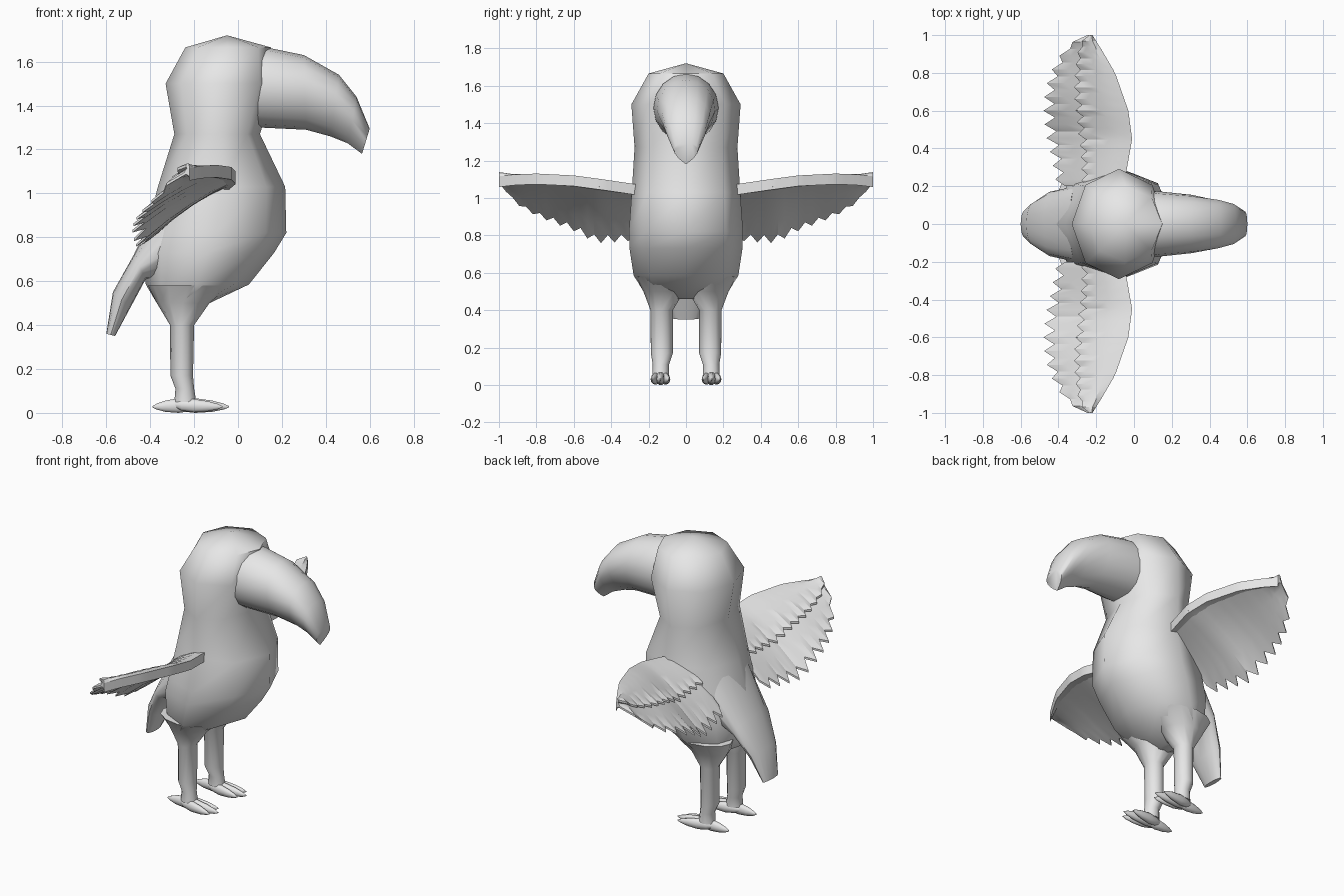
import bpy, bmesh, math

if "Cube" in bpy.data.objects:
    bpy.data.objects.remove(bpy.data.objects["Cube"])

grey = bpy.data.materials.new("plain grey")
grey.diffuse_color = (0.8, 0.8, 0.8, 1)
grey.use_nodes = True
grey.node_tree.nodes["Principled BSDF"].inputs["Base Color"].default_value = grey.diffuse_color


def loft(name, rings, angle=50, mirror=False):
    """Skin closed rings of equal size and cap both ends."""
    bm = bmesh.new()
    vs = [[bm.verts.new(p) for p in r] for r in rings]
    n = len(vs[0])
    for a, b in zip(vs, vs[1:]):
        for i in range(n):
            j = (i + 1) % n
            bm.faces.new((a[i], a[j], b[j], b[i]))
    bm.faces.new(vs[0])
    bm.faces.new(vs[-1])
    bmesh.ops.remove_doubles(bm, verts=bm.verts, dist=0.0005)
    bmesh.ops.recalc_face_normals(bm, faces=bm.faces)
    me = bpy.data.meshes.new(name)
    bm.to_mesh(me)
    bm.free()
    me.materials.append(grey)
    ob = bpy.data.objects.new(name, me)
    bpy.context.collection.objects.link(ob)
    bpy.ops.object.select_all(action='DESELECT')
    ob.select_set(True)
    bpy.context.view_layer.objects.active = ob
    bpy.ops.object.shade_smooth_by_angle(angle=math.radians(angle))
    if mirror:
        m = ob.modifiers.new("mirror", 'MIRROR')
        m.use_axis = (False, True, False)
    return ob


def flat_ring(z, x0, x1, y0, y1, n=8):
    """Horizontal elliptical ring filling the given x and y ranges."""
    return [((x0 + x1) / 2 + (x1 - x0) / 2 * math.cos(2 * math.pi * i / n),
             (y0 + y1) / 2 + (y1 - y0) / 2 * math.sin(2 * math.pi * i / n), z)
            for i in range(n)]


def drop_ring(xt, zt, xb, zb, hw, p, n=16):
    """Upright ring between a top and a bottom point; p > 0 makes a teardrop."""
    out = []
    for i in range(n):
        a = 2 * math.pi * i / n
        t = (1 + math.cos(a)) / 2
        y = hw * math.sin(a) * (1.3 * abs(math.cos(a / 2))) ** p
        out.append((xb + (xt - xb) * t, y, zb + (zt - zb) * t))
    return out


# body and head: z, back x, front x, half width
body = [(0.46, -0.29, -0.21, 0.08), (0.50, -0.37, -0.13, 0.225),
        (0.585, -0.42, 0.05, 0.28), (0.73, -0.44, 0.165, 0.302),
        (0.82, -0.42, 0.22, 0.305), (1.03, -0.365, 0.215, 0.29),
        (1.27, -0.29, 0.10, 0.275), (1.50, -0.33, 0.17, 0.292),
        (1.665, -0.24, 0.15, 0.20), (1.72, -0.05, -0.0499, 0.0001)]
loft("body", [flat_ring(z, a, b, -w, w) for z, a, b, w in body], 60)

# beak
beak = [(0.02, 1.66, 0.02, 1.31, 0.17, 0), (0.14, 1.663, 0.10, 1.30, 0.174, 0),
        (0.30, 1.63, 0.31, 1.29, 0.157, 0.2), (0.46, 1.54, 0.42, 1.26, 0.132, 0.6),
        (0.54, 1.44, 0.50, 1.228, 0.108, 0.8), (0.60, 1.295, 0.565, 1.18, 0.065, 1)]
loft("beak", [drop_ring(*s) for s in beak])

# tail
tail = [(-0.34, 1.0, -0.28, 0.62, 0.20, 0), (-0.475, 0.72, -0.42, 0.61, 0.17, 0),
        (-0.57, 0.55, -0.49, 0.48, 0.115, 0), (-0.60, 0.36, -0.56, 0.35, 0.07, 0)]
loft("tail", [drop_ring(*s) for s in tail])

# legs: z, x range, y range
leg = [(0.58, -0.41, -0.04, 0.02, 0.275), (0.50, -0.37, -0.13, 0.01, 0.228),
       (0.40, -0.31, -0.20, 0.07, 0.19), (0.17, -0.308, -0.205, 0.07, 0.188),
       (0.11, -0.285, -0.20, 0.09, 0.178), (0.05, -0.29, -0.19, 0.09, 0.18)]
loft("legs", [flat_ring(*s, n=12) for s in leg], 60, True)


def toe(name, x0, x1, y0, y1, r):
    """Tapered toe from heel (x0, y0) to point (x1, y1)."""
    rings = []
    for t, s in ((0, 0.3), (0.15, 0.8), (0.4, 1), (0.7, 0.75), (0.9, 0.4), (1, 0.08)):
        x, y = x0 + (x1 - x0) * t, y0 + (y1 - y0) * t
        z = 0.036 - 0.008 * t
        rings.append([(x, y + r * 0.72 * s * math.cos(a), max(0, z + r * s * math.sin(a)))
                      for a in [2 * math.pi * i / 10 for i in range(10)]])
    loft(name, rings, 60, True)


# feet
toe("middle_toes", -0.30, -0.04, 0.135, 0.138, 0.036)
toe("inner_toes", -0.29, -0.07, 0.12, 0.093, 0.032)
toe("outer_toes", -0.29, -0.07, 0.15, 0.182, 0.032)
toe("back_toes", -0.19, -0.39, 0.135, 0.135, 0.036)


def interp(table, y):
    for a, b in zip(table, table[1:]):
        if y <= b[0]:
            t = (y - a[0]) / (b[0] - a[0])
            return [p + (q - p) * t for p, q in zip(a[1:], b[1:])]
    return table[-1][1:]


# wing edges: y, x, z
lead = [(0.2, -0.06, 1.06), (0.28, -0.04, 1.075), (0.45, -0.01, 1.10), (0.6, -0.03, 1.12),
        (0.8, -0.10, 1.13), (0.92, -0.17, 1.125), (1.0, -0.22, 1.115)]
trail = [(0.2, -0.41, 0.78), (0.36, -0.44, 0.76), (0.48, -0.47, 0.755), (0.6, -0.48, 0.82),
         (0.7, -0.475, 0.86), (0.8, -0.445, 0.90), (0.9, -0.39, 0.96),
         (0.97, -0.32, 1.04), (1.0, -0.25, 1.085)]


def wing(name, reach, thick, feathers, lift, notch):
    """Curved sheet along y whose rear edge alternates notches and feather tips."""
    rings = []
    for k in range(2 * feathers + 1):
        y = 0.2 + 0.8 * k / (2 * feathers)
        (xl, zl), (xt, zt) = interp(lead, y), interp(trail, y)
        tip = k % 2
        end = reach * (1 if tip else 1 - notch)
        top, bottom = [], []
        for u in (0, 0.25, 0.5, 0.75, 1):
            f = u * end
            x = xl + (xt - xl) * f
            z = zl + (zt - zl) * f + 0.15 * (1 - y * 0.7) * f * (1 - f)
            z += lift * min(1, 3 * u) + (0.014 * u if tip else 0)
            h = thick * (1 - u) + 0.012
            top.append((x, y, z))
            bottom.append((x, y, z - h))
        rings.append(top + bottom[::-1])
    loft(name, rings, 25, True)


wing("wing_flight_feathers", 1.0, 0.03, 11, 0.0, 0.13)
wing("wing_coverts", 0.62, 0.045, 13, 0.022, 0.13)
